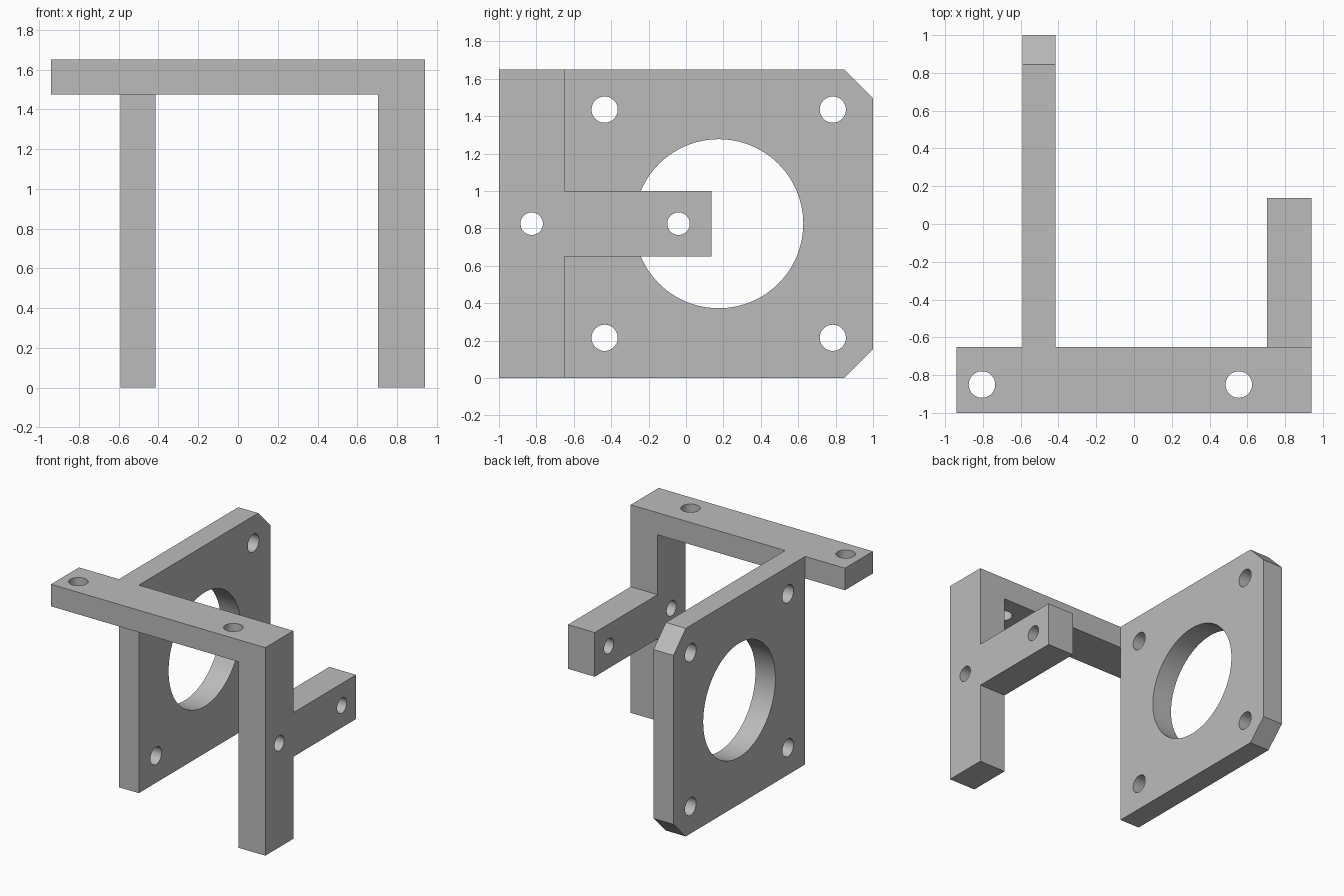
import bpy
import bmesh
import math
from mathutils import Matrix, Vector

if "Cube" in bpy.data.objects:
    bpy.data.objects.remove(bpy.data.objects["Cube"])

grey = bpy.data.materials.new("plain grey")
grey.use_nodes = True
grey.diffuse_color = (0.5, 0.5, 0.5, 1)
grey.node_tree.nodes["Principled BSDF"].inputs["Base Color"].default_value = (0.5, 0.5, 0.5, 1)


def add_object(name, bm):
    bmesh.ops.recalc_face_normals(bm, faces=bm.faces)
    mesh = bpy.data.meshes.new(name)
    bm.to_mesh(mesh)
    bm.free()
    mesh.materials.append(grey)
    obj = bpy.data.objects.new(name, mesh)
    bpy.context.collection.objects.link(obj)
    return obj


def extruded(name, points, depth):
    """Extrude a closed 3D outline along the depth vector."""
    bm = bmesh.new()
    face = bm.faces.new([bm.verts.new(p) for p in points])
    result = bmesh.ops.extrude_face_region(bm, geom=[face], use_keep_orig=True)
    moved = [v for v in result["geom"] if isinstance(v, bmesh.types.BMVert)]
    bmesh.ops.translate(bm, verts=moved, vec=Vector(depth))
    return add_object(name, bm)


def drill(obj, centre, radius, axis, length=0.5, sides=64):
    """Cut a round through hole along the X or Z axis."""
    turn = Matrix.Rotation(math.pi / 2, 4, "Y") if axis == "X" else Matrix()
    bm = bmesh.new()
    bmesh.ops.create_cone(bm, cap_ends=True, segments=sides, radius1=radius,
                          radius2=radius, depth=length,
                          matrix=Matrix.Translation(centre) @ turn)
    cutter = add_object("hole_cutter", bm)
    cutter.hide_render = True
    mod = obj.modifiers.new("hole", "BOOLEAN")
    mod.operation, mod.solver, mod.object = "DIFFERENCE", "EXACT", cutter
    bpy.context.view_layer.objects.active = obj
    bpy.ops.object.modifier_apply(modifier=mod.name)
    bpy.data.objects.remove(cutter)


HEIGHT, MID = 1.65, 0.825
FRONT, BACK = -1.0, -0.65          # depth of the bar and post
POST_IN, SIDE = 0.705, 0.94        # post thickness in x
BAR_Z = 1.475

# Top bar and post as one L-shaped frame
outline = [(-SIDE, BAR_Z), (POST_IN, BAR_Z), (POST_IN, 0), (SIDE, 0),
           (SIDE, HEIGHT), (-SIDE, HEIGHT)]
frame = extruded("bar_and_post", [(x, FRONT, z) for x, z in outline],
                 (0, BACK - FRONT, 0))
for x in (-0.805, 0.555):
    drill(frame, (x, -0.85, 1.56), 0.07, "Z")
drill(frame, (MID, -MID, MID), 0.06, "X")

# Short arm behind the post
arm = extruded("side_arm",
               [(POST_IN, y, z) for y, z in
                ((BACK, 0.65), (0.137, 0.65), (0.137, 1.0), (BACK, 1.0))],
               (SIDE - POST_IN, 0, 0))
drill(arm, (MID, -0.04, MID), 0.06, "X")

# Mounting plate with chamfered rear corners
CUT = 0.155
plate = extruded("mounting_plate",
                 [(-0.59, y, z) for y, z in
                  ((BACK, 0), (1 - CUT, 0), (1, CUT), (1, HEIGHT - CUT),
                   (1 - CUT, HEIGHT), (BACK, HEIGHT))],
                 (0.175, 0, 0))
drill(plate, (-0.5, 0.175, MID), 0.452, "X", sides=96)
for dy in (-0.61, 0.61):
    for dz in (-0.61, 0.61):
        drill(plate, (-0.5, 0.175 + dy, MID + dz), 0.07, "X")

# Smooth hole walls, crisp edges
bpy.ops.object.select_all(action="DESELECT")
for obj in (frame, arm, plate):
    obj.select_set(True)
bpy.context.view_layer.objects.active = plate
bpy.ops.object.shade_smooth_by_angle(angle=math.radians(30))
